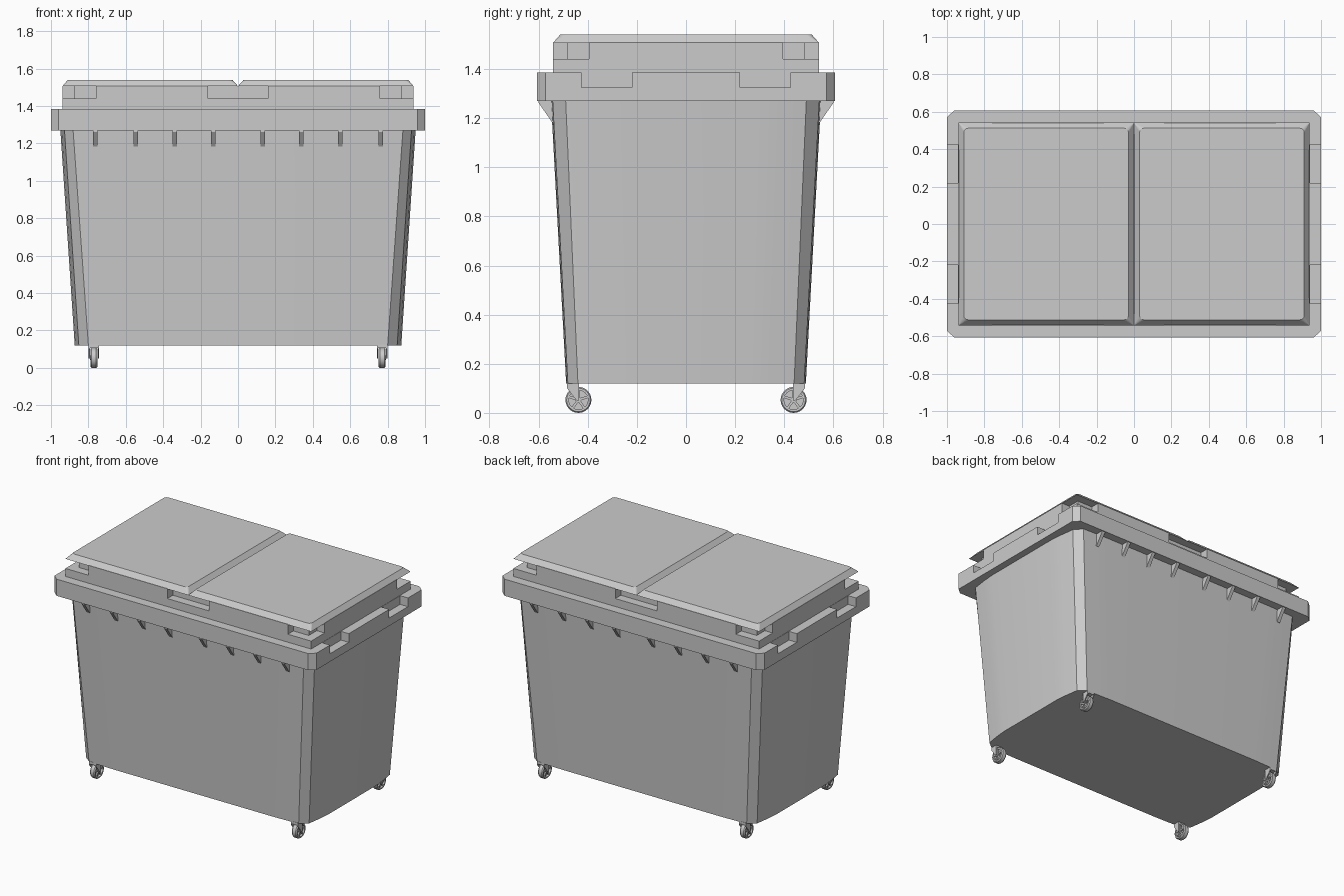
import bpy, bmesh
from math import cos, sin, pi, radians
from mathutils import Matrix

cube = bpy.data.objects.get("Cube")
if cube:
    bpy.data.objects.remove(cube, do_unlink=True)

grey = bpy.data.materials.new("plain grey plastic")
grey.use_nodes = True
COLOUR = (0.6, 0.6, 0.6, 1)
grey.diffuse_color = COLOUR
grey.node_tree.nodes["Principled BSDF"].inputs["Base Color"].default_value = COLOUR


def finish(name, bm, smooth=False):
    bmesh.ops.recalc_face_normals(bm, faces=bm.faces)
    mesh = bpy.data.meshes.new(name)
    bm.to_mesh(mesh)
    bm.free()
    mesh.materials.append(grey)
    obj = bpy.data.objects.new(name, mesh)
    bpy.context.collection.objects.link(obj)
    if smooth:
        bpy.ops.object.select_all(action='DESELECT')
        bpy.context.view_layer.objects.active = obj
        obj.select_set(True)
        bpy.ops.object.shade_smooth_by_angle(angle=radians(25))
    return obj


def loft(bm, rings):
    """Closed solid through rings of 3D points of equal count."""
    loops = [[bm.verts.new(p) for p in ring] for ring in rings]
    n = len(loops[0])
    for a, b in zip(loops, loops[1:]):
        for i in range(n):
            j = (i + 1) % n
            bm.faces.new((a[i], a[j], b[j], b[i]))
    bm.faces.new(loops[0][::-1])
    bm.faces.new(loops[-1])


def box(bm, x0, x1, y0, y1, z0, z1):
    pts = [(x0, y0), (x1, y0), (x1, y1), (x0, y1)]
    loft(bm, [[(x, y, z) for x, y in pts] for z in (z0, z1)])


def four_way(quarter):
    """Quarter outline from +x side round to +y side, mirrored into a loop."""
    right = [(x, -y) for x, y in quarter[::-1]] + quarter
    return right + [(-x, y) for x, y in right[::-1]]


def carve(obj, boxes):
    bm = bmesh.new()
    for b in boxes:
        box(bm, *b)
    cutter = finish("cutter", bm)
    cutter.hide_render = True
    mod = obj.modifiers.new("notches", 'BOOLEAN')
    mod.operation, mod.solver, mod.object = 'DIFFERENCE', 'EXACT', cutter
    bpy.context.view_layer.objects.active = obj
    bpy.ops.object.modifier_apply(modifier=mod.name)
    bpy.data.objects.remove(cutter, do_unlink=True)


# Tapered tub: chamfered corners, gently bulging walls
def tub_ring(hx, hy, cx, cy, z):
    quarter = [(hx, hy * .54), (hx - .007, hy * .7), (hx - .022, cy),
               (cx, hy - .007), (cx - .1, hy - .003), (cx - .2, hy)]
    return [(x, y, z) for x, y in four_way(quarter)]


bm = bmesh.new()
loft(bm, [tub_ring(.873, .488, .8, .44, .12), tub_ring(.95, .55, .882, .49, 1.275)])
finish("tub", bm, True)

# Rim with hand notches at both ends
bm = bmesh.new()
rim = four_way([(1, .572), (.96, .607)])
loft(bm, [[(x, y, z) for x, y in rim] for z in (1.27, 1.385)])
rim_obj = finish("rim", bm)
carve(rim_obj, [(min(s * .94, s * 1.1), max(s * .94, s * 1.1),
                 min(t * .22, t * .425), max(t * .22, t * .425), 1.325, 1.5)
                for s in (-1, 1) for t in (-1, 1)])

# Collar under the lids, notched at corners and middle
bm = bmesh.new()
box(bm, -.938, .938, -.542, .542, 1.37, 1.508)
collar = finish("collar", bm)
D = .06
notches = []
for t in (-1, 1):
    ys = sorted((t * (.542 - D), t * .7))
    notches.append((-.16, .16, *ys, 1.44, 1.6))
    for s in (-1, 1):
        notches.append((*sorted((s * .76, s * 1.1)), *ys, 1.44, 1.6))
        notches.append((*sorted((s * (.938 - D), s * 1.1)),
                        *sorted((t * .395, t * .7)), 1.44, 1.6))
for n in notches:
    carve(collar, [n])


# Pair of lids with bevelled edges meeting in a groove
def rounded(x0, x1, hy, r, z):
    pts = []
    for k, (cx, cy) in enumerate([(x1 - r, hy - r), (x0 + r, hy - r),
                                  (x0 + r, r - hy), (x1 - r, r - hy)]):
        for i in range(5):
            a = (k + i / 4) * pi / 2
            pts.append((cx + r * cos(a), cy + r * sin(a), z))
    return pts


for name, s in (("left_lid", 1), ("right_lid", -1)):
    bm = bmesh.new()
    loft(bm, [rounded(*sorted((0, s * .938)), .542, .002, 1.506),
              rounded(*sorted((s * .03, s * .91)), .512, .022, 1.54)])
    finish(name, bm)

# Gusset ribs under the rim, front and back
bm = bmesh.new()
for t in (-1, 1):
    for c in (.132, .338, .547, .762):
        for s in (-1, 1):
            tri = [(.53, 1.275), (.6, 1.275), (.6, 1.262), (.545, 1.183), (.53, 1.183)]
            loft(bm, [[(s * c + d, t * y, z) for y, z in tri] for d in (-.012, .012)])
finish("rim_ribs", bm)


# Casters: tyre ring, recessed spokes, hub and fork
def caster(name, s, t):
    cx, cy, r = s * .77, t * .438, .053
    bm = bmesh.new()
    n = 24
    section = [(-.019, .039), (-.019, .048), (-.012, r), (.012, r), (.019, .048), (.019, .039)]
    rings = [[bm.verts.new((cx + d, cy + q * cos(2 * pi * i / n), r + q * sin(2 * pi * i / n)))
              for d, q in section] for i in range(n)]
    for i in range(n):
        a, b = rings[i], rings[(i + 1) % n]
        for j in range(len(section)):
            k = (j + 1) % len(section)
            bm.faces.new((a[j], a[k], b[k], b[j]))
    for q, w in ((.041, .012), (.012, .04)):
        loft(bm, [[(cx + d, cy + q * cos(pi * i / 8), r + q * sin(pi * i / 8))
                   for i in range(16)] for d in (-w / 2, w / 2)])
    for k in range(5):
        turn = Matrix.Rotation(2 * pi * k / 5, 4, 'X')
        start = set(bm.verts)
        box(bm, -.016, .016, -.005, .005, 0, .042)
        spoke = [v for v in bm.verts if v not in start]
        bmesh.ops.transform(bm, verts=spoke, matrix=Matrix.Translation((cx, cy, r)) @ turn)
    finish(name + "_wheel", bm, True)

    bm = bmesh.new()
    plate = [(.436, .125), (.484, .125), (.484, .1), (.445, .05), (.436, .05)]
    for e in (-1, 1):
        loft(bm, [[(cx + e * d, t * y, z) for y, z in plate] for d in (.021, .028)])
    box(bm, cx - .028, cx + .028, *sorted((t * .436, t * .484)), .107, .125)
    finish(name + "_fork", bm)


for s, side in ((1, "left"), (-1, "right")):
    for t, end in ((-1, "front"), (1, "back")):
        caster(f"{end}_{side}", s, t)
